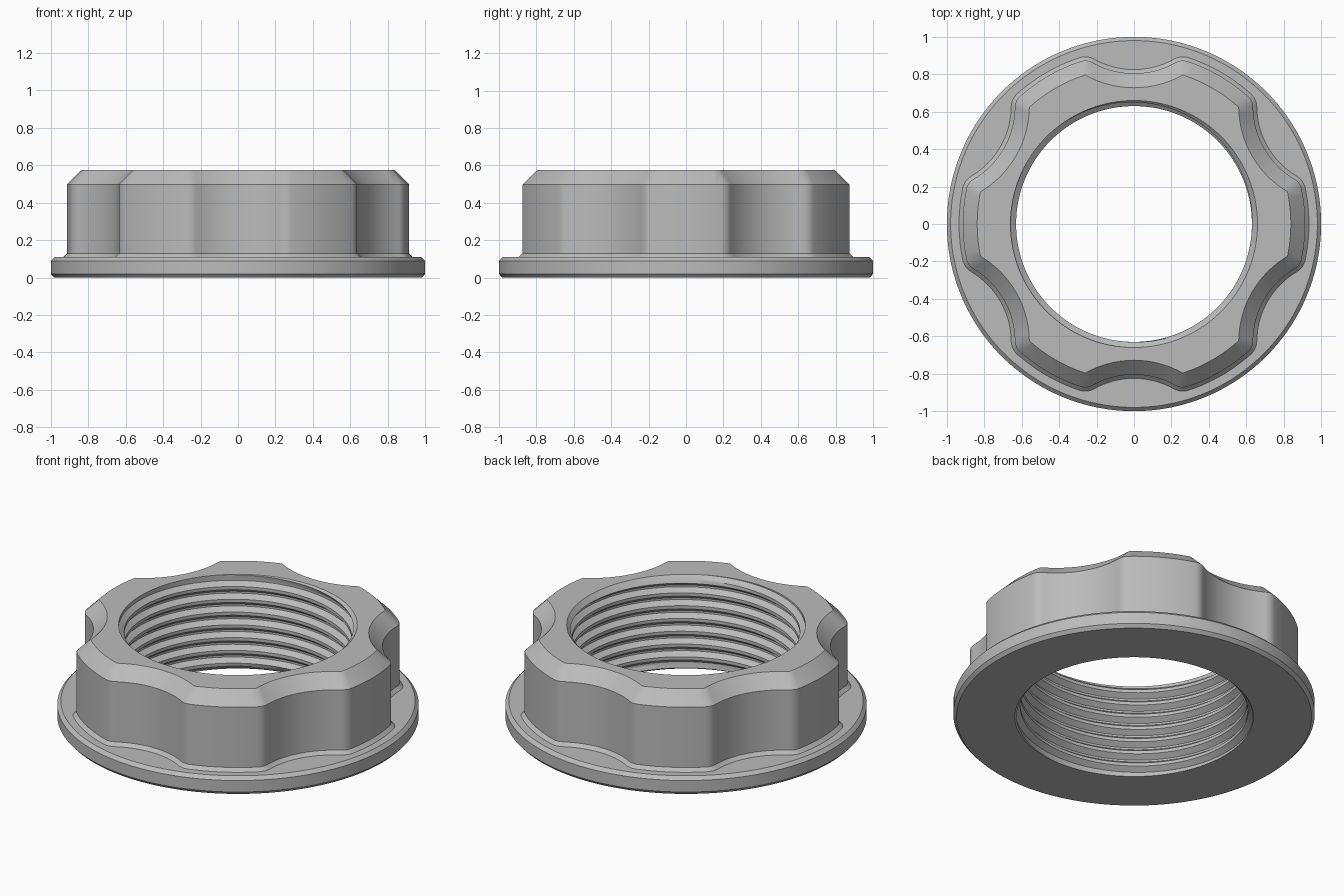
import bpy, bmesh, math
from mathutils import Vector

cube = bpy.data.objects.get("Cube")
if cube:
    bpy.data.objects.remove(cube, do_unlink=True)

# Main dimensions
HEIGHT = 0.575
CHAMFER = 0.077                      # top edge chamfer of the grip
LOBE_R = 0.838                       # lobe radius at the top face
CUT_R, CUT_X = 0.531, 1.259          # scallop radius and centre distance
MINOR, MAJOR, PITCH = 0.63, 0.66, 0.078
THREAD = [(0.0, MINOR), (0.25, MINOR), (0.55, MAJOR), (0.70, MAJOR)]


def polar(r, a):
    return Vector((r * math.cos(a), r * math.sin(a)))


def steps(a, b, n):
    return [a + (b - a) * i / n for i in range(n + 1)]


# Corner where a lobe meets a scallop
corner_x = (LOBE_R**2 + CUT_X**2 - CUT_R**2) / (2 * CUT_X)
lobe_a = math.acos(corner_x / LOBE_R)
cut_a = math.acos((CUT_X - corner_x) / CUT_R)
edge_a = math.pi / 6


def sector():
    """Outline of one sixth as (point, normal angle), scallop in the middle."""
    pts = [(polar(LOBE_R, a), a) for a in steps(-edge_a, -lobe_a, 6)]
    pts += [(polar(LOBE_R, -lobe_a), a) for a in steps(-lobe_a, cut_a, 8)[1:]]
    pts += [(Vector((CUT_X, 0)) - polar(CUT_R, a), a) for a in steps(cut_a, -cut_a, 16)[1:]]
    pts += [(polar(LOBE_R, lobe_a), a) for a in steps(-cut_a, lobe_a, 8)[1:]]
    pts += [(polar(LOBE_R, a), a) for a in steps(lobe_a, edge_a, 6)[1:]]
    return pts


def bore(angle):
    """Threaded bore from top to bottom with countersunk ends."""
    pts = [(MAJOR, HEIGHT)]
    for k in range(9, -3, -1):
        for frac, r in reversed(THREAD):
            z = (k + frac + angle / math.tau) * PITCH
            if z >= HEIGHT or z <= 0:
                pts.append((MAJOR, HEIGHT if z > 0 else 0))
            else:
                pts.append((max(r, MAJOR - (HEIGHT - z), MAJOR - z), z))
    return pts + [(MAJOR, 0)]


def column(point, normal, turn):
    """One closed cross-section of the nut."""
    def offset(d, z):
        p = point + polar(d, normal)
        a = math.atan2(p.y, p.x) + turn
        return (*polar(p.length, a), z)

    body = point + polar(CHAMFER, normal)
    a = math.atan2(body.y, body.x) + turn

    def ring(r, z):
        return (*polar(r, a), z)

    flange = [ring(r, z) for r, z in ((0.982, 0), (1, 0.02), (1, 0.09), (0.98, 0.11))]
    grip = [offset(CHAMFER + 0.02, 0.11), offset(CHAMFER, 0.13),
            offset(CHAMFER, HEIGHT - CHAMFER), offset(0, HEIGHT)]
    return flange + grip + [ring(r, z) for r, z in bore(a)]


# Sweep the cross-section around all six lobes
bm = bmesh.new()
columns = []
for s in range(6):
    for point, normal in sector():
        columns.append([bm.verts.new(co) for co in column(point, normal, s * math.tau / 6 + edge_a)])
for left, right in zip(columns, columns[1:]):
    n = len(left)
    for i in range(n):
        j = (i + 1) % n
        bm.faces.new((left[i], right[i], right[j], left[j]))
bmesh.ops.remove_doubles(bm, verts=bm.verts, dist=0.0001)
bmesh.ops.recalc_face_normals(bm, faces=bm.faces)
mesh = bpy.data.meshes.new("threaded_ring_nut")
bm.to_mesh(mesh)
bm.free()
nut = bpy.data.objects.new("threaded_ring_nut", mesh)
bpy.context.collection.objects.link(nut)

# Plain grey material
grey = bpy.data.materials.new("plain_grey")
grey.use_nodes = True
color = (0.5, 0.5, 0.5, 1)
grey.diffuse_color = color
grey.node_tree.nodes["Principled BSDF"].inputs["Base Color"].default_value = color
mesh.materials.append(grey)

bpy.ops.object.select_all(action="DESELECT")
nut.select_set(True)
bpy.context.view_layer.objects.active = nut
bpy.ops.object.shade_smooth_by_angle(angle=math.radians(25))
